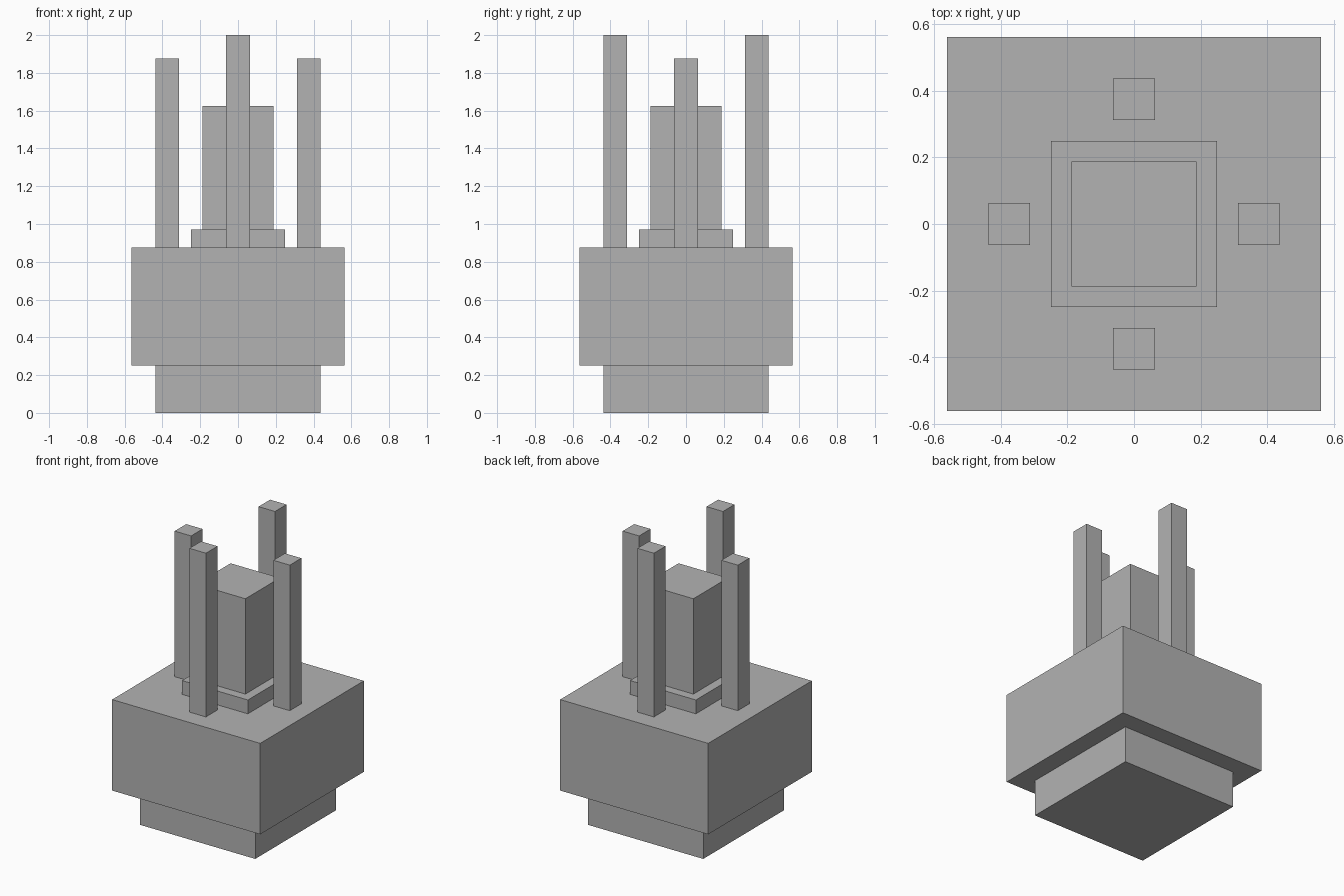
import bpy
import bmesh
from mathutils import Matrix

if "Cube" in bpy.data.objects:
    bpy.data.objects.remove(bpy.data.objects["Cube"])

grey = bpy.data.materials.new("plain grey")
grey.diffuse_color = (0.45, 0.45, 0.45, 1.0)
grey.use_nodes = True
grey.node_tree.nodes["Principled BSDF"].inputs["Base Color"].default_value = grey.diffuse_color


def block(name, half, z0, z1, x=0.0, y=0.0):
    """Square upright block from z0 to z1."""
    bm = bmesh.new()
    size = Matrix.Diagonal((2 * half, 2 * half, z1 - z0, 1.0))
    place = Matrix.Translation((x, y, (z0 + z1) / 2))
    bmesh.ops.create_cube(bm, size=1.0, matrix=place @ size)
    mesh = bpy.data.meshes.new(name)
    bm.to_mesh(mesh)
    bm.free()
    mesh.materials.append(grey)
    obj = bpy.data.objects.new(name, mesh)
    bpy.context.collection.objects.link(obj)
    return obj


# Stacked square body
block("foot", 0.4375, 0.0, 0.25)
block("main_body", 0.5625, 0.25, 0.875)
block("core_plinth", 0.25, 0.875, 0.97)
block("core", 0.1875, 0.97, 1.625)

# Four posts around the core: front and back ones are taller
for side, sign in (("front", -1), ("back", 1)):
    block(side + "_post", 0.0625, 0.875, 2.0, y=0.375 * sign)
for side, sign in (("left", -1), ("right", 1)):
    block(side + "_post", 0.0625, 0.875, 1.875, x=0.375 * sign)
